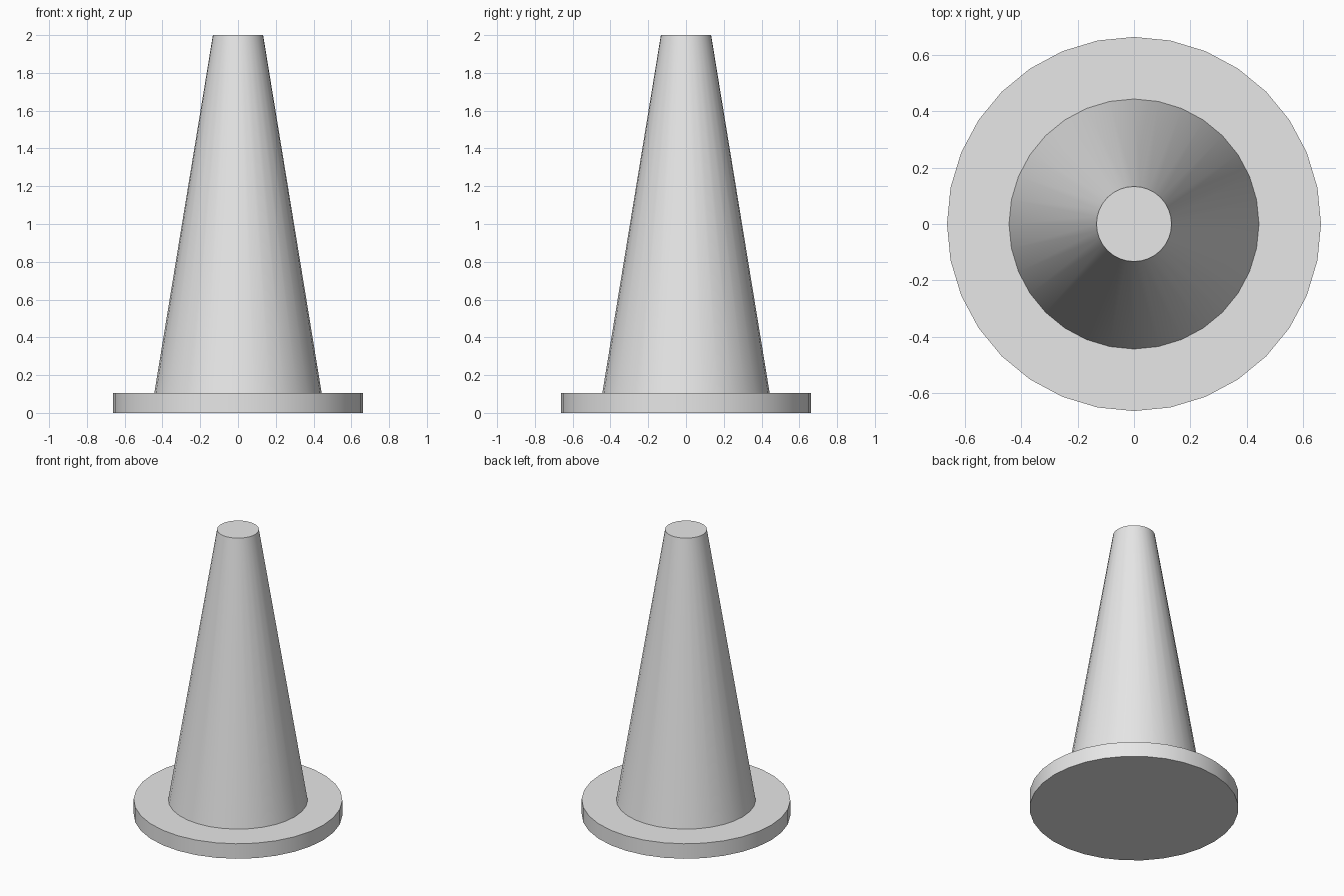
import bpy
import math

cube = bpy.data.objects.get("Cube")
if cube:
    bpy.data.objects.remove(cube, do_unlink=True)

SIDES = 32
BASE_HEIGHT = 0.105
TOTAL_HEIGHT = 2.0

grey = bpy.data.materials.new("light grey")
grey.use_nodes = True
grey.diffuse_color = (0.8, 0.8, 0.8, 1)
grey.node_tree.nodes["Principled BSDF"].inputs["Base Color"].default_value = (0.8, 0.8, 0.8, 1)


def round_part(name, bottom_radius, top_radius, z_low, z_high):
    """Capped round section standing between two heights."""
    bpy.ops.mesh.primitive_cone_add(
        vertices=SIDES, radius1=bottom_radius, radius2=top_radius,
        depth=z_high - z_low, location=(0, 0, (z_low + z_high) / 2))
    part = bpy.context.object
    part.name = name
    part.data.materials.append(grey)
    bpy.ops.object.shade_smooth_by_angle(angle=math.radians(30))
    return part


# Flat disc foot
round_part("base_disc", 0.663, 0.663, 0, BASE_HEIGHT)

# Tapered body with a flat top
round_part("cone_body", 0.443, 0.133, BASE_HEIGHT, TOTAL_HEIGHT)
